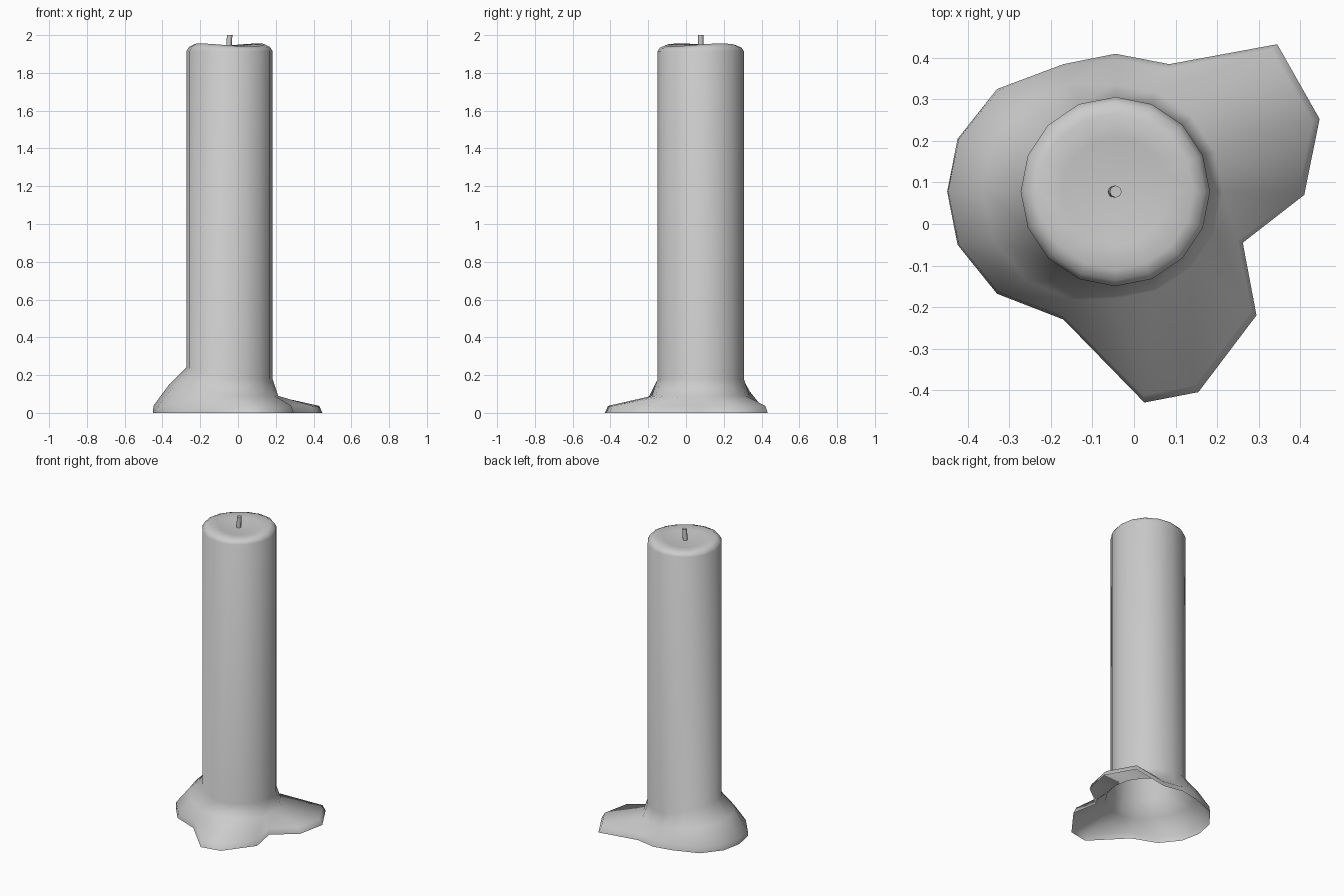
import bpy, bmesh
from math import sin, cos, radians, pi

if "Cube" in bpy.data.objects:
    bpy.data.objects.remove(bpy.data.objects["Cube"])

CX, CY, R, N = -0.045, 0.078, 0.228, 16


def make_object(name, bm):
    bmesh.ops.recalc_face_normals(bm, faces=bm.faces)
    for f in bm.faces:
        f.smooth = True
    me = bpy.data.meshes.new(name)
    bm.to_mesh(me)
    bm.free()
    ob = bpy.data.objects.new(name, me)
    bpy.context.collection.objects.link(ob)
    return ob


def bridge(bm, a, b):
    n = len(a)
    for i in range(n):
        bm.faces.new((a[i], a[(i + 1) % n], b[(i + 1) % n], b[i]))


def ring(bm, pts):
    return [bm.verts.new(p) for p in pts]


# Candle body flowing into a puddle of wax, open underneath
outline = [(0.41, 0.07), (0.447, 0.253), (0.345, 0.433), (0.085, 0.385),
           (-0.045, 0.41), (-0.17, 0.385), (-0.33, 0.325), (-0.425, 0.205),
           (-0.45, 0.078), (-0.425, -0.05), (-0.33, -0.168), (-0.17, -0.23),
           (0.025, -0.43), (0.155, -0.405), (0.295, -0.22), (0.262, -0.045)]
angles = [2 * pi * i / N for i in range(N)]
left = [max(0.0, -cos(a)) for a in angles]  # the left flank is steeper


def circle(r, z):
    return [(CX + r * cos(a), CY + r * sin(a), z(i)) for i, a in enumerate(angles)]


def wave(i):
    return 0.008 * cos(2 * (angles[i] - radians(35)))


bm = bmesh.new()
edge = [(CX + (x - CX) * (0.965 + 0.03 * w), CY + (y - CY) * (0.965 + 0.03 * w), 0.037)
        for (x, y), w in zip(outline, left)]
shoulder = [(CX + (0.258 + 0.062 * w) * cos(a), CY + (0.258 + 0.062 * w) * sin(a),
             0.09 + 0.06 * w) for a, w in zip(angles, left)]
loops = [[(x, y, 0.0) for x, y in outline], edge, shoulder,
         circle(R, lambda i: 0.18 + 0.06 * left[i]),
         circle(R, lambda i: 1.915),
         circle(0.215, lambda i: 1.935 + wave(i) * 0.5),
         circle(0.188, lambda i: 1.948 + wave(i)),
         circle(0.13, lambda i: 1.938 + wave(i) * 0.5),
         circle(0.06, lambda i: 1.93)]
rings = [ring(bm, p) for p in loops]
for a, b in zip(rings, rings[1:]):
    bridge(bm, a, b)
tip = bm.verts.new((CX, CY, 1.927))
for i in range(N):
    bm.faces.new((rings[-1][i], rings[-1][(i + 1) % N], tip))
make_object("candle_wax", bm)

# Wick
bm = bmesh.new()
wick = [ring(bm, [(CX + dx + 0.0145 * cos(k * pi / 4), CY + 0.0145 * sin(k * pi / 4), z)
                  for k in range(8)])
        for dx, z in ((-0.004, 1.92), (-0.002, 1.96), (0.001, 2.0))]
for a, b in zip(wick, wick[1:]):
    bridge(bm, a, b)
bm.faces.new(wick[-1])
ob = make_object("wick", bm)
bpy.context.view_layer.objects.active = ob
ob.select_set(True)
bpy.ops.object.shade_smooth_by_angle(angle=radians(50))
